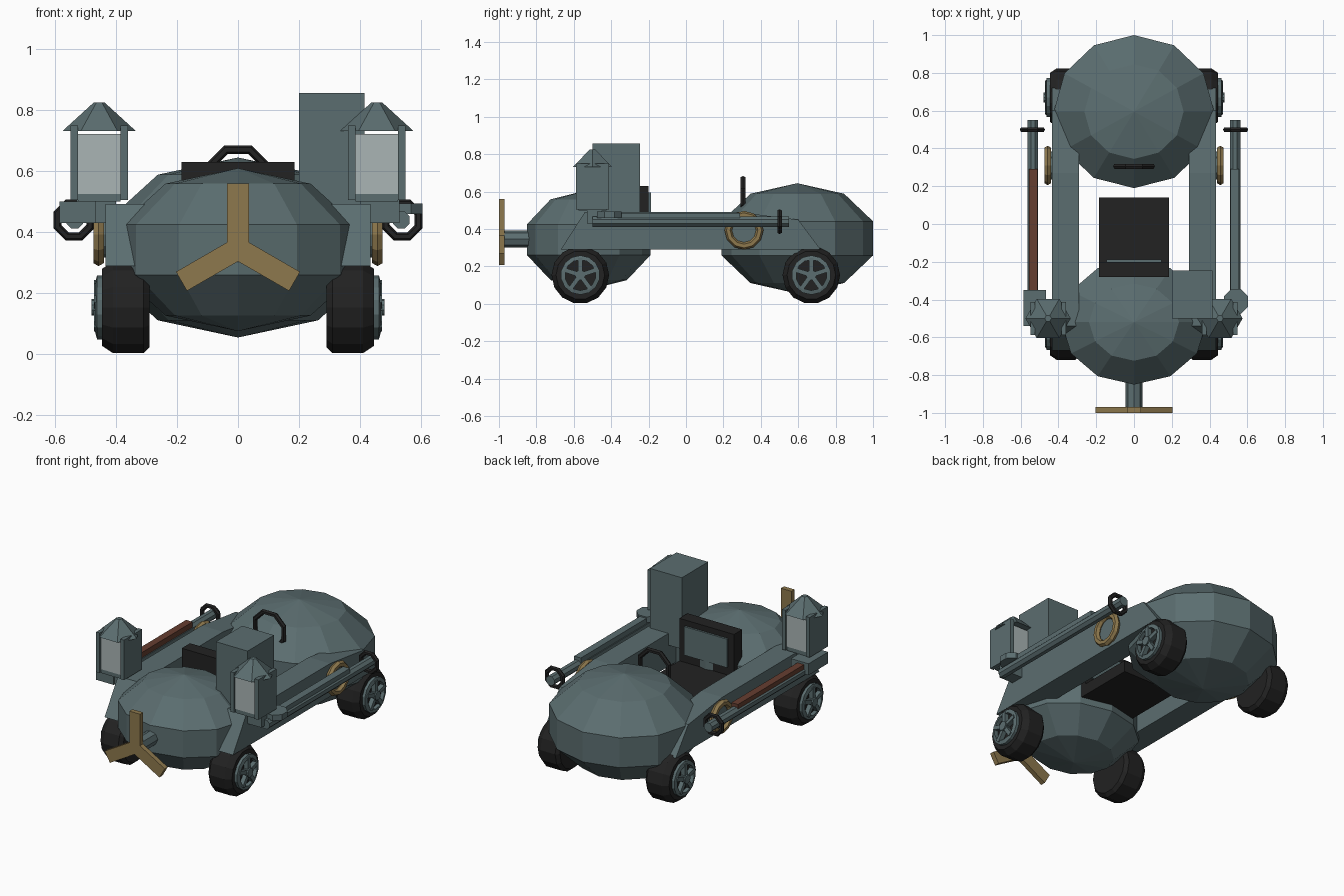
import bpy, bmesh, math
from mathutils import Matrix, Vector

if "Cube" in bpy.data.objects:
    bpy.data.objects.remove(bpy.data.objects["Cube"])


def material(name, rgb):
    m = bpy.data.materials.new(name)
    m.diffuse_color = (*rgb, 1)
    m.use_nodes = True
    m.node_tree.nodes["Principled BSDF"].inputs["Base Color"].default_value = m.diffuse_color
    return m


TEAL = material("slate teal", (0.105, 0.155, 0.162))
BLACK = material("rubber black", (0.016, 0.016, 0.016))
GOLD = material("dull brass", (0.27, 0.19, 0.075))
GLASS = material("pale glass", (0.40, 0.46, 0.46))
BROWN = material("brown wood", (0.13, 0.048, 0.03))


def finish(name, bm, mat, matrix=Matrix()):
    bm.transform(matrix)
    bmesh.ops.recalc_face_normals(bm, faces=bm.faces)
    me = bpy.data.meshes.new(name)
    bm.to_mesh(me)
    bm.free()
    me.materials.append(mat)
    ob = bpy.data.objects.new(name, me)
    bpy.context.collection.objects.link(ob)
    return ob


def box(name, x, y, z, mat, matrix=Matrix()):
    """Box from (min, max) ranges."""
    bm = bmesh.new()
    bmesh.ops.create_cube(bm, size=1)
    for v in bm.verts:
        v.co = [r[0] + (c + 0.5) * (r[1] - r[0]) for c, r in zip(v.co, (x, y, z))]
    return finish(name, bm, mat, matrix)


def lathe(name, profile, axis, centre, mat, sides, closed=False, turn=0.0):
    """Spin (radius, height) points around an axis through centre."""
    bm = bmesh.new()
    rings = []
    for r, h in profile:
        rings.append([bm.verts.new((r * math.cos(a), r * math.sin(a), h))
                      for a in (turn + 2 * math.pi * i / sides for i in range(sides))])
    pairs = list(zip(rings, rings[1:]))
    if closed:
        pairs.append((rings[-1], rings[0]))
    else:
        bm.faces.new(rings[0])
        bm.faces.new(rings[-1])
    for a, b in pairs:
        for i in range(sides):
            j = (i + 1) % sides
            bm.faces.new((a[i], a[j], b[j], b[i]))
    rot = Vector((0, 0, 1)).rotation_difference(Vector(axis)).to_matrix().to_4x4()
    return finish(name, bm, mat, Matrix.Translation(centre) @ rot)


def ring(name, major, minor, axis, centre, mat, sides, turn=0.0):
    prof = [(major + minor * math.cos(k * math.pi / 3), minor * math.sin(k * math.pi / 3))
            for k in range(6)]
    return lathe(name, prof, axis, centre, mat, sides, True, turn)


# rounded front and rear hulls
for name, y, z, size in (("front_hull", -0.52, 0.343, (0.405, 0.347, 0.267)),
                         ("rear_hull", 0.595, 0.35, (0.447, 0.426, 0.295))):
    bm = bmesh.new()
    bmesh.ops.create_uvsphere(bm, u_segments=12, v_segments=5, radius=1)
    finish(name, bm, TEAL, Matrix.Translation((0, y, z)) @ Matrix.Diagonal((*size, 1)))

# propeller and shaft
lathe("propeller_shaft", [(0.045, 0), (0.045, 0.2)], (0, 1, 0), (0, -0.98, 0.346), TEAL, 8)
for k in range(3):
    box("propeller_blade", (-0.036, 0.036), (-1.0, -0.97), (0, 0.214), GOLD,
        Matrix.Translation((0, 0, 0.346)) @ Matrix.Rotation(k * 2 * math.pi / 3, 4, 'Y'))

# seat with framed back panel
box("seat_cushion", (-0.185, 0.185), (-0.24, 0.14), (0.30, 0.37), BLACK)
box("seat_back", (-0.185, 0.185), (-0.28, -0.2), (0.30, 0.63), BLACK)
box("seat_back_panel", (-0.145, 0.145), (-0.2, -0.188), (0.42, 0.595), TEAL)

# steering wheel, half sunk in the rear hull
ring("steering_wheel", 0.105, 0.015, (0, 1, 0), (0, 0.305, 0.573), BLACK, 8, math.pi / 8)

# tall box beside the seat
box("tall_box", (0.2, 0.415), (-0.5, -0.245), (0.42, 0.857), TEAL)

for s in (-1, 1):
    side = "left" if s < 0 else "right"

    def sx(a, b):
        return (min(s * a, s * b), max(s * a, s * b))

    # side rail with sloped ends
    bm = bmesh.new()
    outline = [(-0.67, 0.29), (0.72, 0.29), (0.6, 0.45), (0.27, 0.492), (-0.54, 0.492)]
    faces = [[bm.verts.new((s * x, y, z)) for y, z in outline] for x in (0.29, 0.435)]
    for f in faces:
        bm.faces.new(f)
    for i in range(5):
        j = (i + 1) % 5
        bm.faces.new((faces[0][i], faces[0][j], faces[1][j], faces[1][i]))
    finish(side + "_rail", bm, TEAL)

    # wheels with five-spoke hubs
    for end, y in (("front", -0.565), ("rear", 0.67)):
        tag = side + "_" + end
        c = (s * 0.29, y, 0.154)
        lathe(tag + "_tyre", [(0.135, 0), (0.154, 0.02), (0.154, 0.12), (0.13, 0.155)],
              (s, 0, 0), c, BLACK, 14, turn=math.pi / 14)
        lathe(tag + "_rim", [(0.082, 0.15), (0.105, 0.15), (0.105, 0.172), (0.082, 0.178)],
              (s, 0, 0), c, TEAL, 14, True)
        lathe(tag + "_hub", [(0.027, 0.15), (0.027, 0.19)], (s, 0, 0), c, TEAL, 10)
        for k in range(5):
            box(tag + "_spoke", sx(0.44, 0.472), (-0.012, 0.012), (0.01, 0.09), TEAL,
                Matrix.Translation((0, y, 0.154)) @ Matrix.Rotation(k * 2 * math.pi / 5, 4, 'X'))

    # brass ring on the rail
    ring(side + "_brass_ring", 0.084, 0.02, (s, 0, 0), (s * 0.457, 0.31, 0.393), GOLD, 12)
    lathe(side + "_ring_centre", [(0.075, 0), (0.075, 0.02)], (s, 0, 0),
          (s * 0.43, 0.31, 0.393), TEAL, 12)

    # long barrel with collar and top strip
    lathe(side + "_barrel", [(0.03, 0), (0.03, 1.05)], (0, 1, 0), (s * 0.535, -0.5, 0.44),
          TEAL, 8, turn=math.pi / 8)
    ring(side + "_barrel_collar", 0.058, 0.014, (0, 1, 0), (s * 0.538, 0.5, 0.44), BLACK, 8,
         math.pi / 8)
    box(side + "_barrel_strip", sx(0.51, 0.555), (-0.36, 0.29), (0.44, 0.487),
        BROWN if s < 0 else TEAL)

    # lantern
    lx, ly = s * 0.455, -0.5
    at = Matrix.Translation((lx, ly, 0))
    lathe(side + "_lantern_roof", [(0.12, 0.732), (0.018, 0.825)], (0, 0, 1), (lx, ly, 0),
          TEAL, 6)
    box(side + "_lantern_glass", (-0.07, 0.07), (-0.078, 0.078), (0.525, 0.722), GLASS, at)
    for k in (-1, 1):
        box(side + "_lantern_side", (min(k * 0.07, k * 0.094), max(k * 0.07, k * 0.094)),
            (-0.088, 0.088), (0.505, 0.75), TEAL, at)
    box(side + "_lantern_floor", (-0.07, 0.07), (-0.075, 0.075), (0.50, 0.528), TEAL, at)
    box(side + "_lantern_bracket", sx(0.40, 0.53), (-0.53, -0.45), (0.43, 0.51), TEAL)

# barrel breech block on the left, breech disc on the right
box("left_breech_block", (-0.585, -0.465), (-0.54, -0.35), (0.43, 0.50), TEAL)
lathe("right_breech_disc", [(0.07, 0.46), (0.07, 0.495)], (0, 0, 1), (0.54, -0.41, 0), TEAL, 8,
      turn=math.pi / 8)
